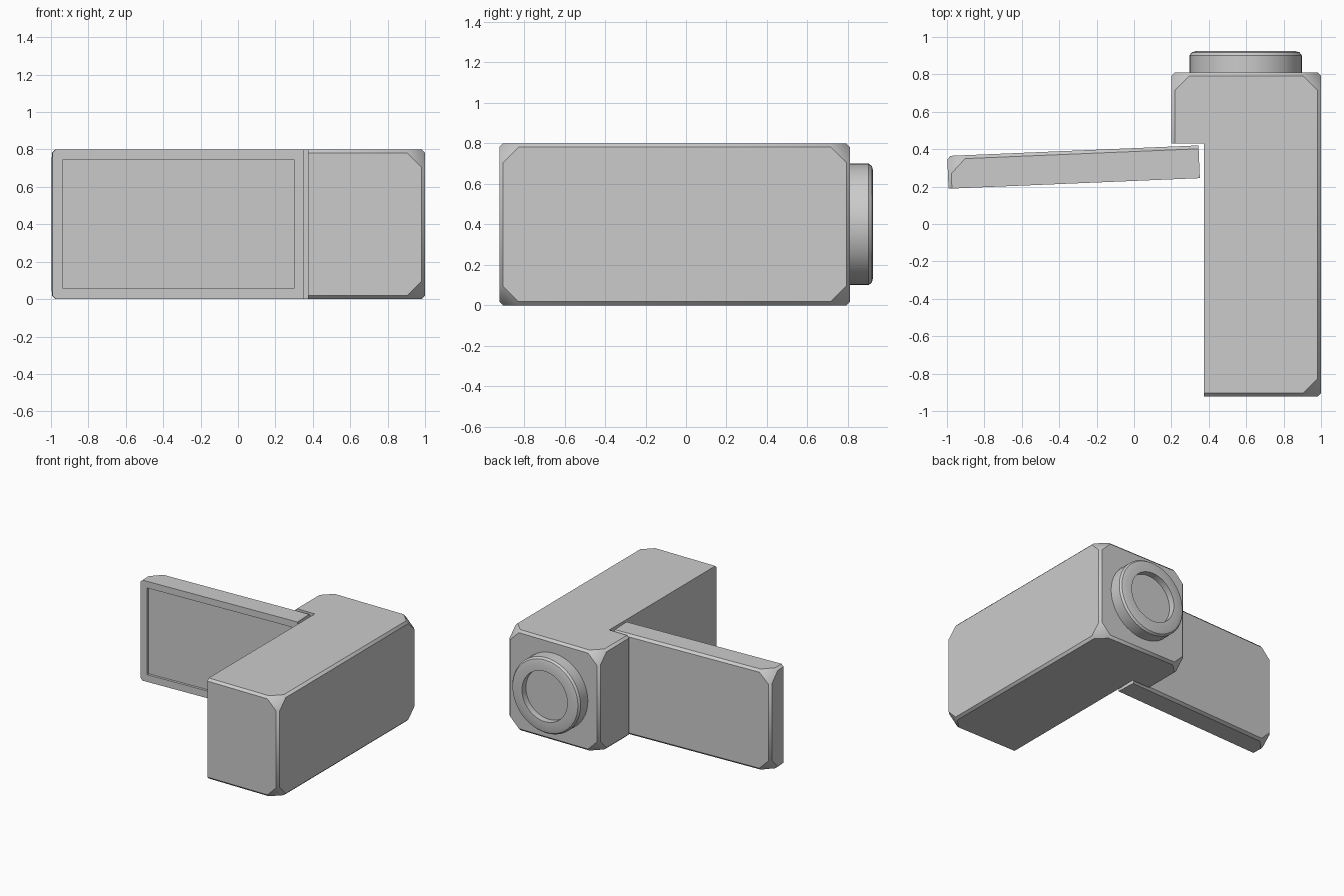
import bpy, bmesh
from math import radians, cos, sin, pi
from itertools import permutations, product
from mathutils import Matrix, Vector

if "Cube" in bpy.data.objects:
    bpy.data.objects.remove(bpy.data.objects["Cube"])

LO, HI = (0.2, -0.922, 0.0), (1.0, 0.81, 0.8)   # full casing extents
EDGE, CORNER = 0.018, 0.095                      # edge chamfer and corner cut


def make(name, bm):
    bmesh.ops.recalc_face_normals(bm, faces=bm.faces)
    mesh = bpy.data.meshes.new(name)
    bm.to_mesh(mesh)
    bm.free()
    ob = bpy.data.objects.new(name, mesh)
    bpy.context.collection.objects.link(ob)
    return ob


def activate(ob):
    bpy.ops.object.select_all(action='DESELECT')
    ob.select_set(True)
    bpy.context.view_layer.objects.active = ob


def smooth(ob, angle):
    activate(ob)
    bpy.ops.object.shade_smooth_by_angle(angle=radians(angle))


def block(name, lo, hi):
    bm = bmesh.new()
    lo, hi = Vector(lo), Vector(hi)
    size = hi - lo
    bmesh.ops.create_cube(bm, size=1, matrix=Matrix.Translation((lo + hi) / 2)
                          @ Matrix.Diagonal((*size, 1)))
    return make(name, bm)


def casing(name):
    # box with narrow edge chamfers and larger cut corners
    bm = bmesh.new()
    for side in product((0, 1), repeat=3):
        for off in permutations((0, EDGE, CORNER)):
            bm.verts.new([HI[i] - off[i] if side[i] else LO[i] + off[i]
                          for i in range(3)])
    bmesh.ops.convex_hull(bm, input=bm.verts)
    bmesh.ops.dissolve_limit(bm, angle_limit=0.01, verts=bm.verts, edges=bm.edges)
    return make(name, bm)


def boolean(ob, cutter, operation):
    cutter.hide_render = True
    mod = ob.modifiers.new("cut", 'BOOLEAN')
    mod.object, mod.operation, mod.solver = cutter, operation, 'EXACT'
    activate(ob)
    bpy.ops.object.modifier_apply(modifier=mod.name)
    bpy.data.objects.remove(cutter)


# main body with the screen bay cut away
body = casing("camera_body")
boolean(body, block("bay_cutter", (0, -1.2, -0.2), (0.375, 0.43, 1)), 'DIFFERENCE')
smooth(body, 40)

# flip-out screen: the matching slice of the casing, with a recessed display
panel = casing("flip_screen")
boolean(panel, block("slice_cutter", (0, -1.2, -0.2), (0.375, 0.423, 1)), 'INTERSECT')
boolean(panel, block("display_cutter", (0.355, -0.865, 0.057), (0.5, 0.37, 0.747)),
        'DIFFERENCE')
panel.data.transform(Matrix.Translation((0.345, 0.42, 0))
                     @ Matrix.Rotation(radians(-87.6), 4, 'Z')
                     @ Matrix.Translation((-0.2, -0.423, 0)))
smooth(panel, 40)

# lens barrel, turned around the y axis
profile = [(0.3, 0.80), (0.3, 0.902), (0.288, 0.918), (0.262, 0.925),
           (0.2, 0.925), (0.2, 0.875)]
SIDES = 48
bm = bmesh.new()
rings = [[bm.verts.new((0.597 + r * cos(2 * pi * k / SIDES), y,
                        0.4 + r * sin(2 * pi * k / SIDES)))
          for k in range(SIDES)] for r, y in profile]
for a, b in zip(rings, rings[1:]):
    for k in range(SIDES):
        n = (k + 1) % SIDES
        bm.faces.new((a[k], a[n], b[n], b[k]))
bm.faces.new(rings[0])
bm.faces.new(rings[-1])
lens = make("lens_barrel", bm)
smooth(lens, 30)
